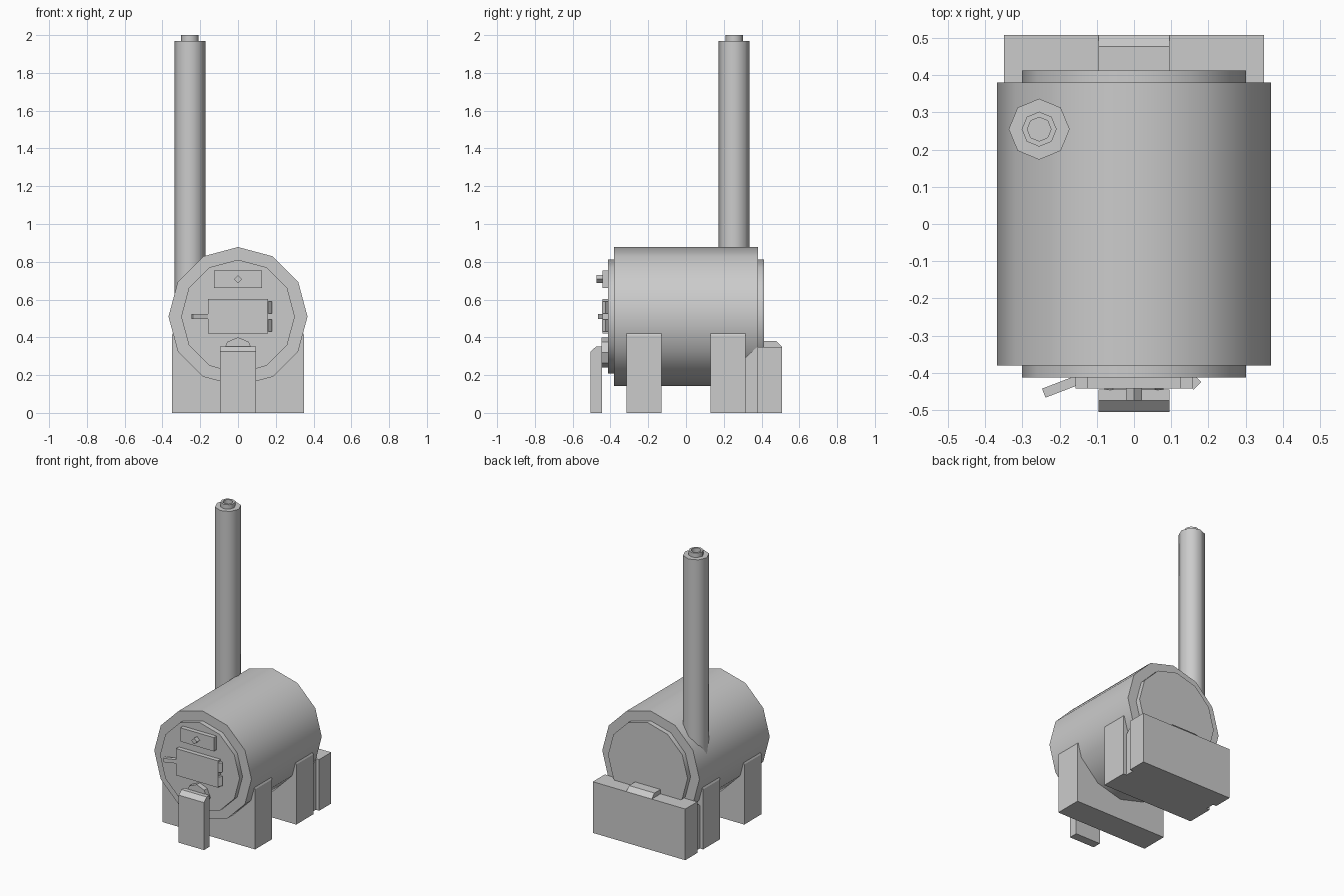
import bpy, bmesh
from math import radians, sin, cos, pi
from mathutils import Matrix, Vector

if "Cube" in bpy.data.objects:
    bpy.data.objects.remove(bpy.data.objects["Cube"])


def finish(name, bm, smooth=False):
    bmesh.ops.recalc_face_normals(bm, faces=bm.faces)
    me = bpy.data.meshes.new(name)
    bm.to_mesh(me)
    bm.free()
    if smooth:
        me.shade_smooth()
        me.set_sharp_from_angle(angle=radians(55))
    ob = bpy.data.objects.new(name, me)
    bpy.context.collection.objects.link(ob)
    return ob


def prism(name, profile, axis, a, b, smooth=False):
    """Extrude a 2D profile along an axis: x uses (y, z), y uses (x, z), z uses (x, y)."""
    def place(p, t):
        c = list(p)
        c.insert("xyz".index(axis), t)
        return c
    bm = bmesh.new()
    face = bm.faces.new([bm.verts.new(place(p, a)) for p in profile])
    ext = bmesh.ops.extrude_face_region(bm, geom=[face])
    verts = [g for g in ext["geom"] if isinstance(g, bmesh.types.BMVert)]
    shift = Vector([b - a if c == axis else 0 for c in "xyz"])
    bmesh.ops.translate(bm, verts=verts, vec=shift)
    return finish(name, bm, smooth)


def ngon(u, v, r, n):
    return [(u + r * sin(2 * pi * i / n), v + r * cos(2 * pi * i / n)) for i in range(n)]


def box(name, x0, x1, y0, y1, z0, z1):
    return prism(name, [(x0, y0), (x1, y0), (x1, y1), (x0, y1)], "z", z0, z1)


# boiler drum and its end plates
prism("drum", ngon(0, .51, .368, 12), "y", -.38, .38, True)
for name, s in (("front_plate", -1), ("rear_plate", 1)):
    prism(name, ngon(0, .51, .301, 12), "y", s * .36, s * .413, True)

# saddle legs
for name, y in (("front_leg", -.315), ("rear_leg", .13)):
    prism(name, [(-.35, 0), (.35, 0), (.35, .41), (.335, .44), (-.335, .44), (-.35, .41)],
          "y", y, y + .185)

# rear ash box with connector and raised lid
box("rear_box", -.35, .35, .378, .508, 0, .35)
prism("rear_connector", [(.3, 0), (.39, 0), (.39, .35), (.378, .35), (.3, .28)], "x", -.325, .325)
prism("rear_lid", [(.40, .34), (.508, .34), (.508, .35), (.478, .38), (.40, .38)], "x", -.096, .096)

# front stand and the round port behind it
prism("front_stand", [(-.505, 0), (-.445, 0), (-.445, .352), (-.475, .352), (-.505, .325)],
      "x", -.096, .096)
prism("front_port", ngon(0, .32, .08, 8), "y", -.447, -.40)

# doors on the front plate
box("upper_hatch", -.127, .127, -.443, -.40, .66, .754)
prism("hatch_knob", ngon(0, .708, .021, 4), "y", -.475, -.43)
box("fire_door", -.158, .158, -.443, -.40, .42, .603)
for i, z in enumerate((.43, .525)):
    prism(f"hinge_{i + 1}", ngon(.16, -.425, .021, 4), "z", z, z + .065)
handle = box("door_handle", -.05, .05, -.013, .013, -.013, .013)
handle.data.transform(Matrix.Translation((-.196, -.437, .511)) @ Matrix.Rotation(radians(21), 4, "Z"))

# chimney pipe
CX, CY = -.255, .255
prism("chimney", ngon(CX, CY, .082, 8), "z", .51, 1.97, True)

# hollow chimney collar
bm = bmesh.new()
rings = [[bm.verts.new((x, y, z)) for x, y in ngon(CX, CY, r, 8)]
         for r, z in ((.047, 1.965), (.047, 2.0), (.032, 2.0), (.032, 1.972))]
for lo, hi in zip(rings, rings[1:]):
    for i in range(8):
        j = (i + 1) % 8
        bm.faces.new((lo[i], lo[j], hi[j], hi[i]))
bm.faces.new(rings[-1])
bm.faces.new(rings[0])
finish("chimney_collar", bm, True)
